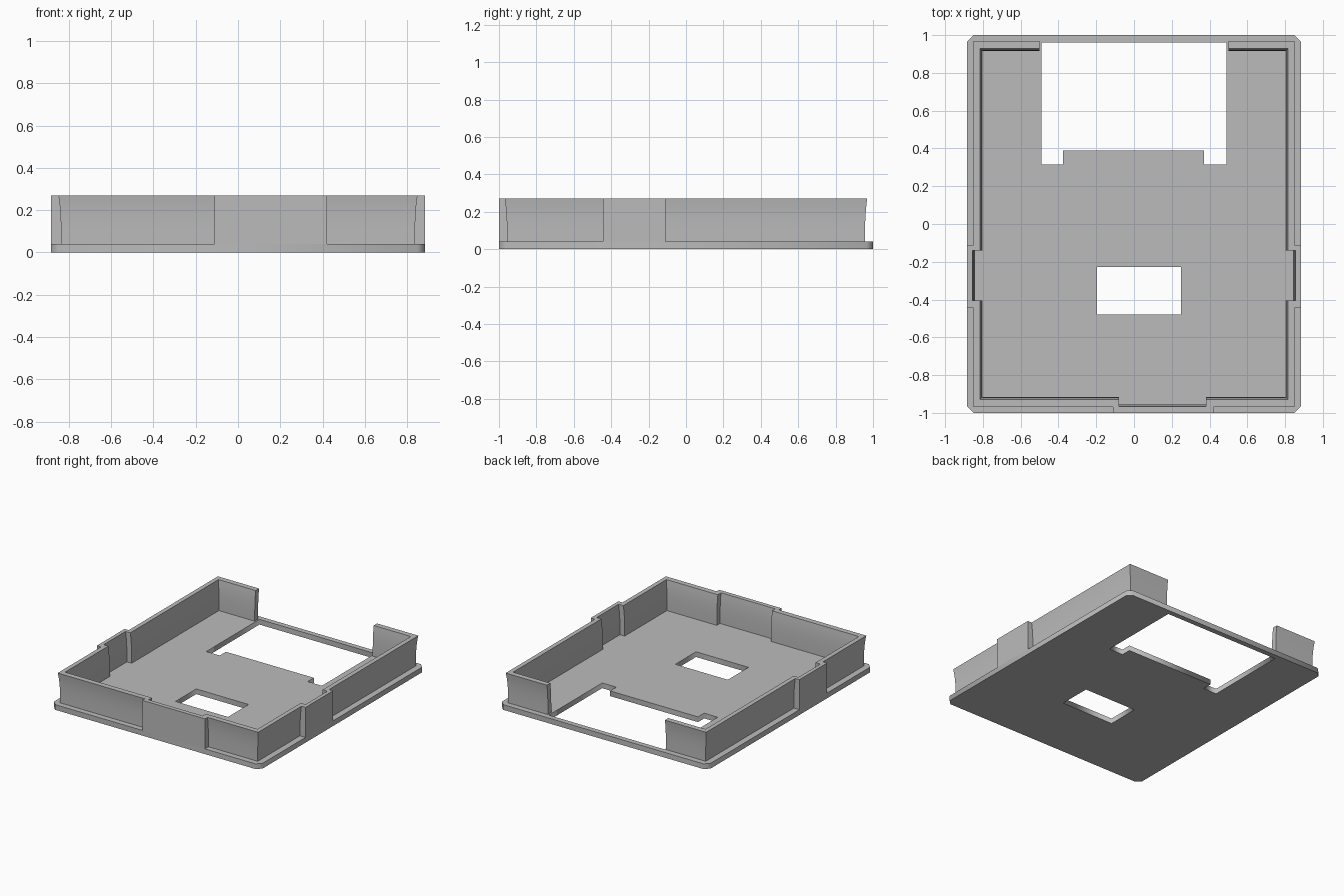
import bpy
import bmesh
from math import copysign, radians

cube = bpy.data.objects.get("Cube")
if cube:
    bpy.data.objects.remove(cube)

grey = bpy.data.materials.new("plain_grey")
grey.use_nodes = True
colour = (0.5, 0.5, 0.5, 1)
grey.diffuse_color = colour
grey.node_tree.nodes["Principled BSDF"].inputs["Base Color"].default_value = colour

W, L = 0.884, 1.0          # half width and half length of the plate
PLATE, TOP = 0.04, 0.27    # plate thickness and full height
FLARE, STEPS = 0.012, 8


def select_only(obj):
    bpy.ops.object.select_all(action='DESELECT')
    obj.select_set(True)
    bpy.context.view_layer.objects.active = obj


def rectangle(x0, x1, y0, y1):
    return [(x0, y0), (x1, y0), (x1, y1), (x0, y1)]


# Base plate: chamfered outline with the two openings, filled and extruded
c = 0.035
outline = [(c - W, -L), (W - c, -L), (W, c - L), (W, L - c),
           (W - c, L), (c - W, L), (-W, L - c), (-W, c - L)]
rear_window = [(-0.49, 0.96), (-0.49, 0.315), (-0.375, 0.315), (-0.375, 0.39),
               (0.37, 0.39), (0.37, 0.315), (0.49, 0.315), (0.49, 0.96)]
small_opening = rectangle(-0.195, 0.25, -0.478, -0.228)

curve = bpy.data.curves.new("base_plate", 'CURVE')
curve.dimensions = '2D'
curve.fill_mode = 'BOTH'
curve.extrude = PLATE / 2
for loop in (outline, rear_window, small_opening):
    spline = curve.splines.new('POLY')
    spline.points.add(len(loop) - 1)
    for point, (x, y) in zip(spline.points, loop):
        point.co = (x, y, 0, 1)
    spline.use_cyclic_u = True
curve.materials.append(grey)
plate = bpy.data.objects.new("base_plate", curve)
plate.location.z = PLATE / 2
bpy.context.collection.objects.link(plate)
select_only(plate)
bpy.ops.object.convert(target='MESH')


# Rim wall: matching outer and inner paths, open at the back
def rim_path(x, y, bump_x, bump_y, side, front):
    """Path from the right back end, round the front, to the left back end."""
    half = [(0.5, y), (x, y), (x, side[1]), (bump_x, side[1]),
            (bump_x, side[0]), (x, side[0]), (x, -y)]
    bump = [(front[1], -y), (front[1], -bump_y),
            (front[0], -bump_y), (front[0], -y)]
    return half + bump + [(-px, py) for px, py in reversed(half)]


outer = rim_path(0.837, 0.957, W, L, (-0.445, -0.11), (-0.11, 0.42))
inner = rim_path(0.803, 0.916, 0.843, 0.955, (-0.405, -0.14), (-0.08, 0.38))


def flared(x, y, t):
    """Lean the wall outward toward its top; flush bump faces stay upright."""
    lean = FLARE * t ** 3
    if 0.8 < abs(x) < 0.88:
        x += copysign(lean, x)
    if 0.9 < abs(y) < 0.99:
        y += copysign(lean, y)
    return x, y, PLATE + (TOP - PLATE) * t


bm = bmesh.new()
ring = outer + inner[::-1]
levels = [[bm.verts.new(flared(x, y, k / STEPS)) for x, y in ring]
          for k in range(STEPS + 1)]
n = len(ring)
for low, high in zip(levels, levels[1:]):
    for i in range(n):
        j = (i + 1) % n
        bm.faces.new((low[i], low[j], high[j], high[i]))
for cap in (levels[0], levels[-1]):
    for i in range(len(outer) - 1):
        bm.faces.new((cap[i], cap[i + 1], cap[n - 2 - i], cap[n - 1 - i]))
bmesh.ops.recalc_face_normals(bm, faces=bm.faces)
mesh = bpy.data.meshes.new("rim_wall")
bm.to_mesh(mesh)
bm.free()
mesh.materials.append(grey)
rim = bpy.data.objects.new("rim_wall", mesh)
bpy.context.collection.objects.link(rim)
select_only(rim)
bpy.ops.object.shade_smooth_by_angle(angle=radians(30))
